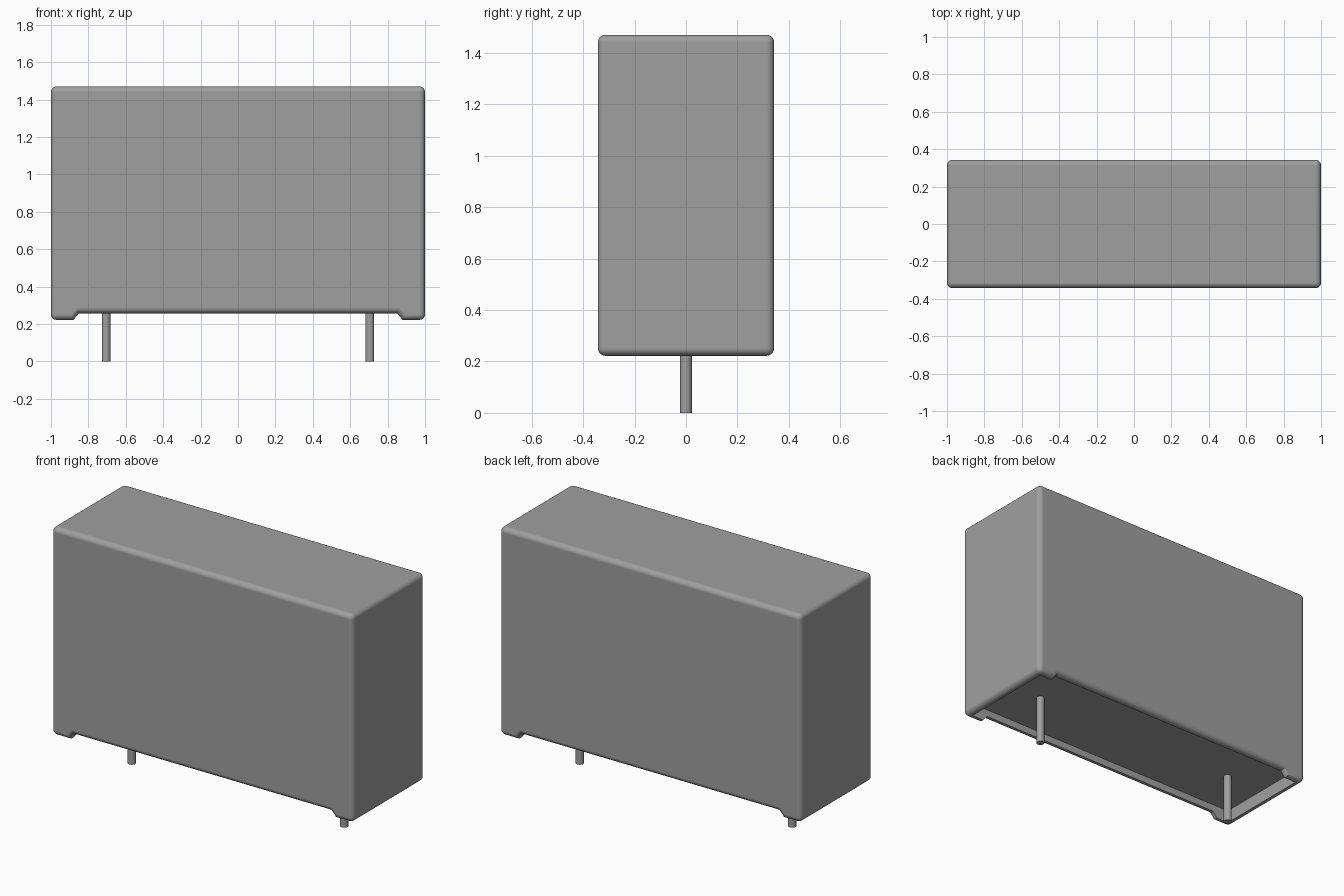
import bpy
import bmesh
import math

if "Cube" in bpy.data.objects:
    bpy.data.objects.remove(bpy.data.objects["Cube"], do_unlink=True)

HALF_X, HALF_Y, TOP = 1.0, 0.343, 1.47
FOOT, NOTCH, FLOOR = 0.222, 0.257, 0.30
WALL, ROUND = 0.04, 0.03
PIN_X, PIN_R = 0.705, 0.023

grey = bpy.data.materials.new("mid_grey")
grey.use_nodes = True
colour = (0.35, 0.35, 0.35, 1)
grey.diffuse_color = colour
grey.node_tree.nodes["Principled BSDF"].inputs["Base Color"].default_value = colour


def add_object(name, bm):
    bmesh.ops.recalc_face_normals(bm, faces=bm.faces[:])
    mesh = bpy.data.meshes.new(name)
    bm.to_mesh(mesh)
    bm.free()
    mesh.materials.append(grey)
    obj = bpy.data.objects.new(name, mesh)
    bpy.context.collection.objects.link(obj)
    return obj


def activate(obj):
    bpy.ops.object.select_all(action="DESELECT")
    obj.select_set(True)
    bpy.context.view_layer.objects.active = obj


# Case: front outline with shallow feet at both ends, pushed through the depth
right = [(0.85, NOTCH), (0.88, FOOT), (HALF_X, FOOT), (HALF_X, TOP)]
outline = right + [(-x, z) for x, z in reversed(right)]
bm = bmesh.new()
face = bm.faces.new([bm.verts.new((x, -HALF_Y, z)) for x, z in outline])
ext = bmesh.ops.extrude_face_region(bm, geom=[face])
bmesh.ops.translate(bm, vec=(0, 2 * HALF_Y, 0),
                    verts=[g for g in ext["geom"] if isinstance(g, bmesh.types.BMVert)])
bmesh.ops.recalc_face_normals(bm, faces=bm.faces[:])


# Round the outer edges, keeping the foot creases sharp
def is_crease(edge):
    a, b = (v.co for v in edge.verts)
    return abs(a.y - b.y) > 0.1 and abs(a.x) < 0.95


bmesh.ops.bevel(bm, geom=[e for e in bm.edges if not is_crease(e)], offset=ROUND,
                offset_type="OFFSET", segments=5, profile=0.5, affect="EDGES")
case = add_object("case", bm)

# Recess in the underside, leaving a thin rim
bm = bmesh.new()
bmesh.ops.create_cube(bm, size=1)
bmesh.ops.scale(bm, vec=(2 * (HALF_X - WALL), 2 * (HALF_Y - WALL), FLOOR), verts=bm.verts)
bmesh.ops.translate(bm, vec=(0, 0, FLOOR / 2), verts=bm.verts)
cutter = add_object("recess_cutter", bm)
cutter.hide_render = True
cut = case.modifiers.new("recess", "BOOLEAN")
cut.operation = "DIFFERENCE"
cut.solver = "EXACT"
cut.object = cutter
activate(case)
bpy.ops.object.modifier_apply(modifier=cut.name)
bpy.data.objects.remove(cutter, do_unlink=True)
bpy.ops.object.shade_smooth_by_angle(angle=math.radians(30))
case.modifiers.new("flat_sides", "WEIGHTED_NORMAL").keep_sharp = True

# Two round pins
for name, side in (("left_pin", 1), ("right_pin", -1)):
    bm = bmesh.new()
    height = FLOOR + 0.02
    bmesh.ops.create_cone(bm, cap_ends=True, segments=24, radius1=PIN_R, radius2=PIN_R, depth=height)
    bmesh.ops.translate(bm, vec=(side * PIN_X, 0, height / 2), verts=bm.verts)
    pin = add_object(name, bm)
    activate(pin)
    bpy.ops.object.shade_smooth_by_angle(angle=math.radians(30))
